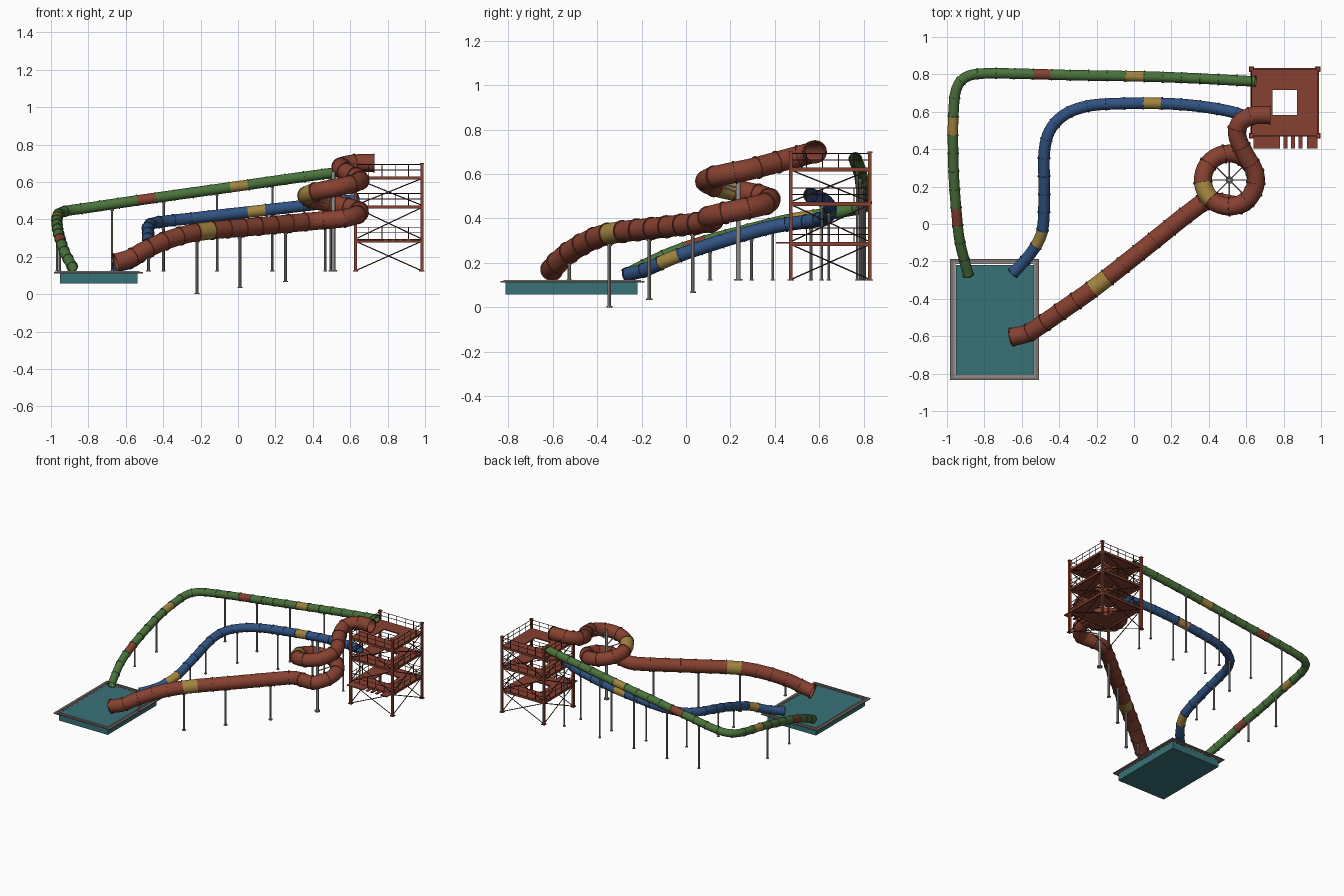
import bpy, bmesh, math
from mathutils import Vector, Matrix

if "Cube" in bpy.data.objects:
    bpy.data.objects.remove(bpy.data.objects["Cube"])

COL = {"red": (.24, .053, .03), "green": (.07, .17, .045), "blue": (.03, .085, .22),
       "yellow": (.36, .23, .05), "teal": (.04, .17, .185), "grey": (.3, .29, .275),
       "dark_brown": (.07, .022, .016), "stone": (.2, .17, .155)}
MAT = {}
for k, c in COL.items():
    MAT[k] = bpy.data.materials.new(k)
    MAT[k].diffuse_color = (*c, 1)


def finish(bm, name, mats, smooth=False):
    me = bpy.data.meshes.new(name)
    bm.to_mesh(me)
    bm.free()
    for m in mats:
        me.materials.append(MAT[m])
    ob = bpy.data.objects.new(name, me)
    bpy.context.collection.objects.link(ob)
    if smooth:
        bpy.ops.object.select_all(action='DESELECT')
        ob.select_set(True)
        bpy.context.view_layer.objects.active = ob
        bpy.ops.object.shade_smooth_by_angle(angle=math.radians(35))
    return ob


def box(bm, x0, x1, y0, y1, z0, z1):
    m = Matrix.Translation(((x0 + x1) / 2, (y0 + y1) / 2, (z0 + z1) / 2)) @ \
        Matrix.Diagonal((x1 - x0, y1 - y0, z1 - z0, 1))
    bmesh.ops.create_cube(bm, size=1, matrix=m)


def rod(bm, p, q, r, n=6):
    p, q = Vector(p), Vector(q)
    d = q - p
    m = Matrix.Translation((p + q) / 2) @ d.to_track_quat('Z', 'Y').to_matrix().to_4x4()
    bmesh.ops.create_cone(bm, cap_ends=True, segments=n, radius1=r, radius2=r, depth=d.length, matrix=m)


def frame(bm, x0, x1, y0, y1, w, z0, z1):
    """Rectangular ring of four boxes, w wide."""
    wx, wy = w if isinstance(w, tuple) else (w, w)
    box(bm, x0, x0 + wx, y0, y1, z0, z1)
    box(bm, x1 - wx, x1, y0, y1, z0, z1)
    box(bm, x0 + wx, x1 - wx, y0, y0 + wy, z0, z1)
    box(bm, x0 + wx, x1 - wx, y1 - wy, y1, z0, z1)


class Path:
    """Catmull-Rom path measured by arc length."""
    def __init__(self, pts):
        p = [Vector(v) for v in pts]
        p = [2 * p[0] - p[1]] + p + [2 * p[-1] - p[-2]]
        self.p = []
        for i in range(1, len(p) - 2):
            a, b, c, d = p[i - 1:i + 3]
            for k in range(16):
                t = k / 16
                self.p.append(.5 * (2 * b + (c - a) * t + (2 * a - 5 * b + 4 * c - d) * t * t
                                    + (3 * b - a - 3 * c + d) * t ** 3))
        self.p.append(p[-2])
        self.s = [0]
        for a, b in zip(self.p, self.p[1:]):
            self.s.append(self.s[-1] + (b - a).length)
        self.len = self.s[-1]

    def at(self, s):
        s = min(max(s, 0), self.len)
        i = 0
        while i < len(self.s) - 2 and self.s[i + 1] < s:
            i += 1
        f = (s - self.s[i]) / (self.s[i + 1] - self.s[i])
        return self.p[i].lerp(self.p[i + 1], f)

    def tangent(self, s):
        return (self.at(s + .012) - self.at(s - .012)).normalized()


def slide(name, pts, r, seg, mats, bands, n=20):
    """Hollow flanged tube; bands = [(point, material slot)] recolours the nearest segment."""
    path = Path(pts)
    count = round(path.len / seg)
    seg = path.len / count
    mids = [path.at((i + .5) * seg) for i in range(count)]
    slot = [0] * count
    for pos, m in bands:
        slot[min(range(count), key=lambda i: (mids[i] - Vector(pos)).length)] = m
    R, h = r * 1.07 + .001, .003
    st = [(0, R, 0), (2 * h, R, 0), (2 * h, r, slot[0])]
    for i in range(count):
        st += [((i + f) * seg, r, slot[i]) for f in (.25, .5, .75)]
        e, nx = (i + 1) * seg, slot[min(i + 1, count - 1)]
        if i < count - 1:
            st += [(e - h, r, 0), (e - h, R, 0), (e + h, R, 0), (e + h, r, nx)]
        else:
            st += [(e - 2 * h, r, 0), (e - 2 * h, R, 0), (e, R, 0)]
    bm = bmesh.new()
    rings = []
    for s, rad, m in st:
        c, t = path.at(s), path.tangent(s)
        side = t.cross(Vector((0, 0, 1))).normalized()
        up = side.cross(t)
        rings.append([bm.verts.new(c + rad * (side * math.cos(a) + up * math.sin(a)))
                      for a in (2 * math.pi * j / n for j in range(n))])
    for i in range(len(rings) - 1):
        a, b = rings[i], rings[i + 1]
        for j in range(n):
            k = (j + 1) % n
            bm.faces.new((a[j], b[j], b[k], a[k])).material_index = st[i][2]
    ob = finish(bm, name, mats, True)
    mod = ob.modifiers.new("wall", 'SOLIDIFY')
    mod.thickness, mod.offset = .003, -1
    return path


# Red slide with spiral loop: start, two passes of a loop, long run to the pool
cx, cy, lr = .51, .235, .142
loop = [(cx + lr * math.cos(math.radians(a)), cy + lr * math.sin(math.radians(a)), .62 - .00048 * (20 - a))
        for a in range(20, -431, -30)]
red_pts = [(.73, .582, .70), (.64, .58, .70), (.57, .545, .69), (.55, .48, .672), (.585, .39, .648)] + loop + \
    [(.40, .122, .39), (.30, .065, .38), (.08, -.11, .36), (-.205, -.335, .333), (-.36, -.445, .295),
     (-.49, -.535, .24), (-.57, -.585, .195), (-.655, -.605, .168)]
red = slide("red_spiral_slide", red_pts, .048, .105, ["red", "yellow"],
            [((-.205, -.335, .333), 1), ((.39, .155, .54), 1)], 24)

# Blue slide
blue = slide("blue_slide", [
    (.64, .56, .505), (.5, .605, .49), (.3, .635, .467), (.11, .645, .445), (-.1, .643, .422), (-.25, .63, .405),
    (-.37, .585, .392), (-.45, .5, .38), (-.48, .38, .36), (-.48, .2, .31), (-.485, 0, .245), (-.51, -.09, .21),
    (-.57, -.18, .17), (-.65, -.265, .147)], .031, .1, ["blue", "yellow"],
    [((.11, .645, .445), 1), ((-.487, -.04, .23), 1)])

# Green slide
green = slide("green_slide", [
    (.65, .762, .668), (.3, .78, .62), (0, .79, .577), (-.3, .795, .535), (-.6, .803, .492), (-.8, .805, .462),
    (-.9, .785, .448), (-.95, .72, .435), (-.965, .6, .415), (-.968, .45, .39), (-.963, .25, .34), (-.948, .05, .285),
    (-.93, -.1, .23), (-.885, -.275, .145)], .028, .1, ["green", "yellow", "red"],
    [((0, .79, .577), 1), ((-.97, .52, .4), 1), ((-.48, .8, .51), 2), ((-.948, .06, .285), 2)])

# Support posts under each slide, with foot plates and saddle collars
bm = bmesh.new()


def posts(path, r, spots):
    for x, y, base, w in spots:
        p = min(path.p, key=lambda v: (v.x - x) ** 2 + (v.y - y) ** 2 + (0 if v.z < .5 or r < .04 else 9))
        top = p.z - r * .9
        rod(bm, (p.x, p.y, base), (p.x, p.y, top), w, 8)
        rod(bm, (p.x, p.y, base), (p.x, p.y, base + .006), w * 1.7, 8)
        rod(bm, (p.x, p.y, top - .012), (p.x, p.y, top), w * 1.5, 8)


posts(red, .048, [(-.21, -.345, 0, .008), (.02, -.16, .033, .008), (.25, .025, .065, .008), (-.48, -.525, .12, .007)])
posts(blue, .031, [(.47, .61, .12, .006), (.18, .64, .12, .006), (-.11, .64, .12, .006), (-.40, .56, .12, .006),
                   (-.47, .30, .12, .006), (-.48, .105, .12, .006)])
posts(green, .028, [(.5, .77, .12, .006), (.18, .785, .12, .006), (-.11, .79, .12, .006), (-.40, .8, .12, .006),
                    (-.68, .8, .12, .006), (-.965, .39, .12, .006), (-.95, .105, .12, .006)])
finish(bm, "slide_support_posts", ["grey"], True)

# Central spiral column with radial arms reaching the tube
bm = bmesh.new()
rod(bm, (cx, cy, .12), (cx, cy, .655), .010, 12)
rod(bm, (cx, cy, .12), (cx, cy, .128), .02, 12)
for a in range(0, -420, -45):
    z, t = .62 - .00048 * (20 - a), math.radians(a)
    rod(bm, (cx, cy, z - .03), (cx + .11 * math.cos(t), cy + .11 * math.sin(t), z), .004)
finish(bm, "spiral_column", ["grey"], True)

# Pool: basin, rim and kerb
bm = bmesh.new()
box(bm, -.952, -.538, -.812, -.218, .058, .112)
finish(bm, "pool_basin", ["teal"])
bm = bmesh.new()
frame(bm, -.983, -.508, -.835, -.187, .028, .111, .118)
finish(bm, "pool_deck", ["stone"])
bm = bmesh.new()
frame(bm, -.964, -.527, -.821, -.203, .010, .112, .123)
finish(bm, "pool_kerb", ["grey"])

# Tower: corner posts, floors with a central opening
X0, X1, Y0, Y1 = .628, .983, .472, .828
floors = [.295, .475, .63]
corners = [(X0, Y0), (X1, Y0), (X1, Y1), (X0, Y1)]
bm = bmesh.new()
for x, y in corners:
    box(bm, x - .008, x + .008, y - .008, y + .008, .12, .70)
    box(bm, x - .014, x + .014, y - .014, y + .014, .12, .126)
    box(bm, x - .011, x + .011, y - .011, y + .011, .695, .702)
finish(bm, "tower_posts", ["red"])
bm = bmesh.new()
for z in floors:
    frame(bm, X0 - .003, X1 + .003, Y0 - .003, Y1 + .003, (.115, .115), z - .008, z)
    frame(bm, X0 - .005, X1 + .005, Y0 - .005, Y1 + .005, .012, z - .018, z - .004)
finish(bm, "tower_floors", ["red"])

# Front landing boards on the lowest floor
bm = bmesh.new()
for a, b in ((.64, .78), (.80, .82), (.84, .86), (.88, .90), (.925, .98)):
    box(bm, a, b, .405, Y0, .287, .293)
finish(bm, "front_landing", ["red"])

# Cross braces on the sides of every storey
bm = bmesh.new()
levels = [.125] + floors
for (xa, ya), (xb, yb) in zip(corners, corners[1:] + corners[:1]):
    for lo, hi in zip(levels, levels[1:]):
        rod(bm, (xa, ya, lo), (xb, yb, hi - .012), .003)
        rod(bm, (xb, yb, lo), (xa, ya, hi - .012), .003)
finish(bm, "tower_braces", ["dark_brown"])

# Guard rails around every floor
bm = bmesh.new()
for (xa, ya), (xb, yb) in zip(corners, corners[1:] + corners[:1]):
    for z in floors:
        for h in (.033, .063):
            rod(bm, (xa, ya, z + h), (xb, yb, z + h), .0022)
        for i in range(1, 5):
            x, y = xa + (xb - xa) * i / 5, ya + (yb - ya) * i / 5
            rod(bm, (x, y, z), (x, y, z + .063), .0022)
finish(bm, "guard_rails", ["dark_brown"])

for m in bpy.data.materials:
    if m.users and not m.is_grease_pencil:
        m.use_nodes = True
        m.node_tree.nodes["Principled BSDF"].inputs["Base Color"].default_value = m.diffuse_color
